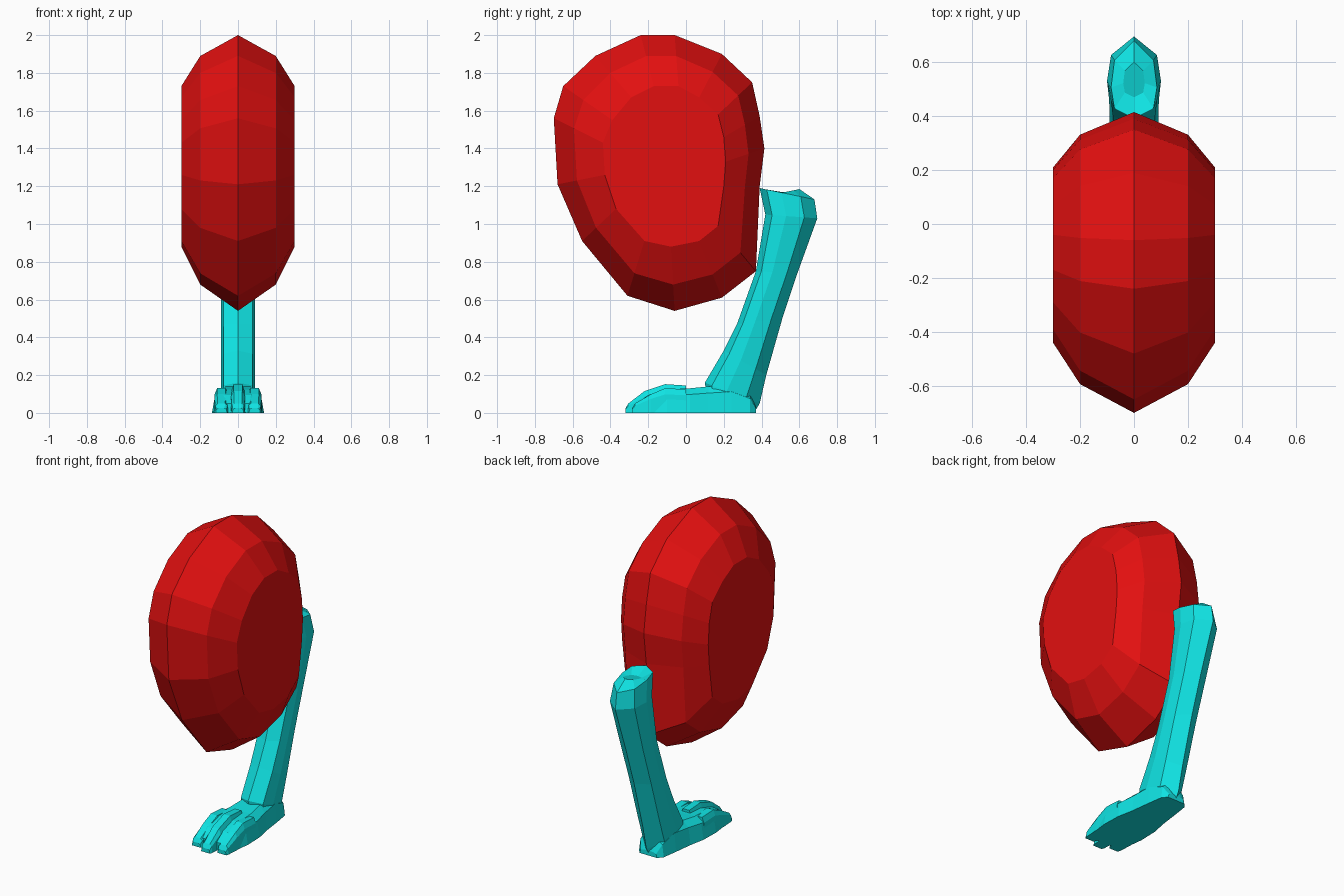
import bpy, bmesh
from mathutils import Vector

if "Cube" in bpy.data.objects:
    bpy.data.objects.remove(bpy.data.objects["Cube"])


def material(name, rgb):
    m = bpy.data.materials.new(name)
    m.diffuse_color = (*rgb, 1)
    m.use_nodes = True
    m.node_tree.nodes["Principled BSDF"].inputs["Base Color"].default_value = m.diffuse_color
    return m


RED = material("red", (0.76, 0.005, 0.005))
TEAL = material("teal", (0.005, 0.76, 0.76))


def loft(name, rings, mat):
    """Skin a row of closed rings and cap both ends."""
    bm = bmesh.new()
    rows = [[bm.verts.new(p) for p in ring] for ring in rings]
    n = len(rows[0])
    for a, b in zip(rows, rows[1:]):
        for i in range(n):
            j = (i + 1) % n
            bm.faces.new((a[i], a[j], b[j], b[i]))
    bm.faces.new(rows[0])
    bm.faces.new(rows[-1])
    bmesh.ops.recalc_face_normals(bm, faces=bm.faces)
    me = bpy.data.meshes.new(name)
    bm.to_mesh(me)
    bm.free()
    me.materials.append(mat)
    ob = bpy.data.objects.new(name, me)
    bpy.context.collection.objects.link(ob)
    return ob


# Thigh: outlines in (y, z) at the centre plane and on the flat sides
outer = [(-.24, 2), (-.06, 2), (.19, 1.9), (.35, 1.75), (.39, 1.57), (.415, 1.4),
         (.39, 1.2), (.37, .75), (.19, .61), (-.06, .54), (-.31, .62), (-.55, .91),
         (-.68, 1.21), (-.7, 1.56), (-.65, 1.73), (-.48, 1.89)]
inner = [(-.17, 1.73), (-.04, 1.73), (.07, 1.67), (.17, 1.58), (.2, 1.46), (.21, 1.33),
         (.2, 1.2), (.17, .99), (.07, .91), (-.08, .88), (-.22, .91), (-.37, 1.08),
         (-.43, 1.26), (-.44, 1.43), (-.39, 1.55), (-.29, 1.67)]


def thigh_ring(x, t):
    return [(x, *Vector(o).lerp(Vector(i), t)) for o, i in zip(outer, inner)]


loft("thigh", [thigh_ring(x, t) for x, t in
               ((-.3, 1), (-.2, .41), (0, 0), (.2, .41), (.3, 1))], RED)

# Shin: each ring runs from a front point to a back point (y, z) with a half width
shin = [((.12, 0), (.36, 0), .09), ((.10, .16), (.39, .05), .09),
        ((.20, .33), (.425, .2), .09), ((.27, .47), (.51, .5), .09),
        ((.37, .75), (.59, .74), .092), ((.42, 1.05), (.695, 1.03), .1),
        ((.39, 1.19), (.68, 1.13), .085), ((.47, 1.155), (.6, 1.185), .04)]
half = [(.13, .85), (.4, 1), (.75, .85)]


def shin_ring(front, back, w):
    f, b = Vector(front), Vector(back)
    sides = [(t, x * w) for t, x in half]
    ring = [(0, 0)] + sides + [(1, 0)] + [(t, -x) for t, x in reversed(sides)]
    return [(x, *f.lerp(b, t)) for t, x in ring]


loft("shin", [shin_ring(*s) for s in shin], TEAL)


def foot_ring(y, x, w, h):
    """Low arch section with a flat sole."""
    side = [(w, 0), (w * .88, h * .75), (w * .55, h)]
    return [(x + a, y, b) for a, b in side] + [(x - a, y, b) for a, b in reversed(side)]


# Foot, from the toe roots to the heel
foot = [(-.26, .11, .05), (-.2, .125, .095), (-.1, .138, .125), (.02, .135, .13),
        (.12, .115, .14), (.24, .1, .15), (.34, .085, .1), (.37, .06, .03)]
loft("foot", [foot_ring(y, 0, w, h) for y, w, h in foot], TEAL)

# Three toes, the middle one longest
for name, x, back in (("left_toe", -.088, .035), ("middle_toe", 0, 0), ("right_toe", .088, .035)):
    k = 1 - back * 4
    rows = [(-.32 + back, .03, .025), (-.305 + back, .036, .05), (-.22 + back, .041, .115 * k),
            (-.11, .041, .152 * k), (.0, .04, .145 * k)]
    loft(name, [foot_ring(y, x, w, h) for y, w, h in rows], TEAL)
